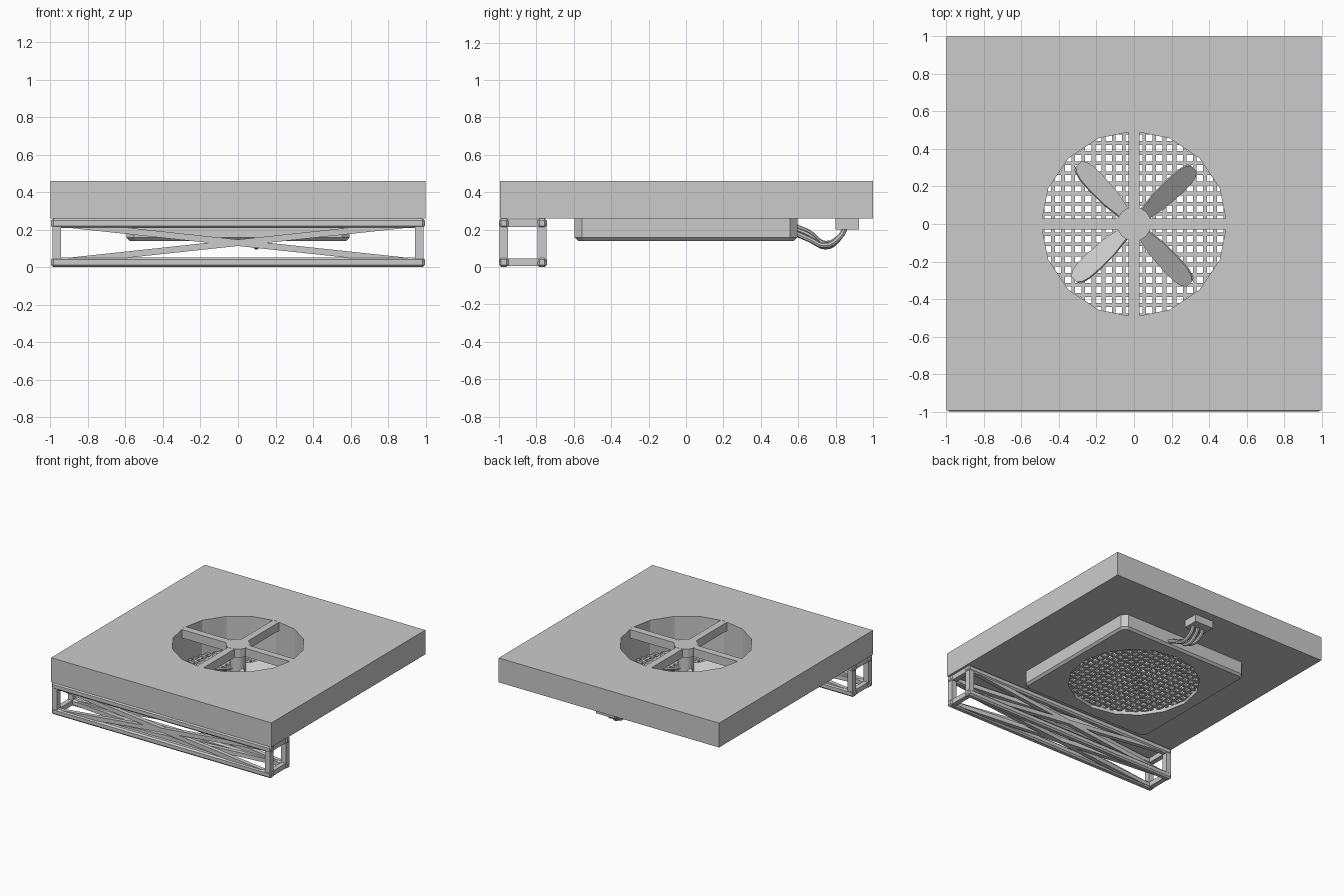
import bpy, bmesh, math
from mathutils import Vector, Matrix

if "Cube" in bpy.data.objects:
    bpy.data.objects.remove(bpy.data.objects["Cube"])


def finish(name, bm):
    bmesh.ops.recalc_face_normals(bm, faces=bm.faces)
    me = bpy.data.meshes.new(name)
    bm.to_mesh(me)
    bm.free()
    ob = bpy.data.objects.new(name, me)
    bpy.context.collection.objects.link(ob)
    return ob


def add_box(bm, x0, x1, y0, y1, z0, z1):
    m = Matrix.Translation(((x0 + x1) / 2, (y0 + y1) / 2, (z0 + z1) / 2)) \
        @ Matrix.Diagonal((x1 - x0, y1 - y0, z1 - z0, 1))
    return bmesh.ops.create_cube(bm, size=1, matrix=m)["verts"]


def add_cyl(bm, r, z0, z1, sides):
    bmesh.ops.create_cone(bm, cap_ends=True, segments=sides, radius1=r, radius2=r,
                          depth=z1 - z0, matrix=Matrix.Translation((0, 0, (z0 + z1) / 2)))


def add_beam(bm, a, b, size, chamfer=0.0):
    a, b = Vector(a), Vector(b)
    d = b - a
    x = d.normalized()
    up = Vector((0, 0, 1)) if abs(x.z) < 0.9 else Vector((0, 1, 0))
    y = up.cross(x).normalized()
    rot = Matrix((x, y, x.cross(y))).transposed().to_4x4()
    m = Matrix.Translation((a + b) / 2) @ rot @ Matrix.Diagonal((d.length, size, size, 1))
    verts = bmesh.ops.create_cube(bm, size=1, matrix=m)["verts"]
    if chamfer:
        edges = list({e for v in verts for e in v.link_edges})
        bmesh.ops.bevel(bm, geom=edges, offset=chamfer, segments=1, affect='EDGES')


# Round duct cutter
bm = bmesh.new()
add_cyl(bm, 0.495, 0.0, 0.6, 16)
cutter = finish("duct_cutter", bm)
cutter.hide_render = True
cutter.display_type = 'WIRE'


def cut_duct(ob):
    mod = ob.modifiers.new("duct", 'BOOLEAN')
    mod.operation = 'DIFFERENCE'
    mod.solver = 'EXACT'
    mod.object = cutter


# Main slab
bm = bmesh.new()
add_box(bm, -1, 1, -0.995, 1, 0.26, 0.46)
cut_duct(finish("main_slab", bm))

# Fan housing with chamfered corners
bm = bmesh.new()
add_box(bm, -0.595, 0.595, -0.595, 0.595, 0.14, 0.26)
upright = [e for e in bm.edges if abs(e.verts[0].co.z - e.verts[1].co.z) > 0.05]
bmesh.ops.bevel(bm, geom=upright, offset=0.04, segments=1, affect='EDGES')
low = [e for e in bm.edges if all(v.co.z < 0.15 for v in e.verts)]
bmesh.ops.bevel(bm, geom=low, offset=0.017, segments=1, affect='EDGES')
cut_duct(finish("fan_housing", bm))

# Cross support, flush with the slab top
bm = bmesh.new()
add_box(bm, -0.495, 0.495, -0.029, 0.029, 0.39, 0.459)
add_box(bm, -0.029, 0.029, -0.495, 0.495, 0.39, 0.459)
add_cyl(bm, 0.092, 0.39, 0.46, 16)
finish("cross_support", bm)

# Fan shaft
bm = bmesh.new()
add_cyl(bm, 0.06, 0.21, 0.4, 16)
finish("fan_shaft", bm)

# Pitched fan blades with rounded tips
half = [(0.04, 0.04), (0.1, 0.042), (0.18, 0.058), (0.3, 0.064),
        (0.37, 0.06), (0.41, 0.048), (0.435, 0.025)]
outline = half + [(x, -y) for x, y in reversed(half)]
bm = bmesh.new()
for k in range(4):
    m = Matrix.Rotation(math.radians(43 + 90 * k), 4, 'Z') @ Matrix.Rotation(math.radians(35), 4, 'X')
    m = Matrix.Translation((0, 0, 0.26)) @ m
    f = bm.faces.new([bm.verts.new(m @ Vector((x, y, -0.006))) for x, y in outline])
    ext = bmesh.ops.extrude_face_region(bm, geom=[f], use_keep_orig=True)["geom"]
    shift = m.to_3x3() @ Vector((0, 0, 0.012))
    bmesh.ops.translate(bm, vec=shift, verts=[v for v in ext if isinstance(v, bmesh.types.BMVert)])
finish("fan_blades", bm)

# Grille bars, trimmed to the duct circle
bm = bmesh.new()
step, w = 0.054, 0.01
for i in range(-9, 10):
    p = i * step
    if abs(p) > 0.488:
        continue
    h = math.sqrt(0.494 ** 2 - p * p)
    add_box(bm, p - w, p + w, -h, h, 0.165, 0.183)
    add_box(bm, -h, h, p - w, p + w, 0.167, 0.185)
finish("grille", bm)

# Truss: four chamfered rails, square end frames and crossed braces
ys, zs = (-0.974, -0.77), (0.026, 0.234)
bm = bmesh.new()
for y in ys:
    for z in zs:
        add_beam(bm, (-0.997, y, z), (0.997, y, z), 0.052, 0.012)
finish("truss_rails", bm)

bm = bmesh.new()
for x in (-0.967, 0.967):
    for y in ys:
        add_beam(bm, (x, y, zs[0]), (x, y, zs[1]), 0.046)
    for z in zs:
        add_beam(bm, (x, ys[0], z), (x, ys[1], z), 0.04)
finish("truss_end_frames", bm)

bm = bmesh.new()
for s in (-1, 1):
    for y in ys:
        add_beam(bm, (-0.97 * s, y, zs[0]), (0.97 * s, y, zs[1]), 0.034)
    for z in zs:
        add_beam(bm, (-0.97 * s, ys[0], z), (0.97 * s, ys[1], z), 0.034)
finish("truss_braces", bm)

# Cable connector block under the rear of the slab
bm = bmesh.new()
add_box(bm, 0.0, 0.17, 0.8, 0.925, 0.2, 0.26)
finish("cable_connector", bm)

# Sagging cables from housing to connector
for i, (x0, x1, z0, sag) in enumerate([(0.07, 0.04, 0.215, 0.125), (0.11, 0.085, 0.2, 0.108),
                                       (0.15, 0.13, 0.18, 0.115)]):
    cu = bpy.data.curves.new("cable_%d" % (i + 1), 'CURVE')
    cu.dimensions = '3D'
    cu.bevel_depth = 0.015
    cu.bevel_resolution = 2
    cu.resolution_u = 5
    sp = cu.splines.new('BEZIER')
    pts = [(x0, 0.585, z0), (x0, 0.655, z0 - 0.03), ((x0 + x1) / 2, 0.745, sag), (x1, 0.83, 0.17), (x1, 0.85, 0.21)]
    sp.bezier_points.add(len(pts) - 1)
    for bp, p in zip(sp.bezier_points, pts):
        bp.co = p
        bp.handle_left_type = bp.handle_right_type = 'AUTO'
    ob = bpy.data.objects.new(cu.name, cu)
    bpy.context.collection.objects.link(ob)
    bpy.ops.object.select_all(action='DESELECT')
    ob.select_set(True)
    bpy.context.view_layer.objects.active = ob
    bpy.ops.object.convert(target='MESH')
    bpy.ops.object.shade_smooth_by_angle()
